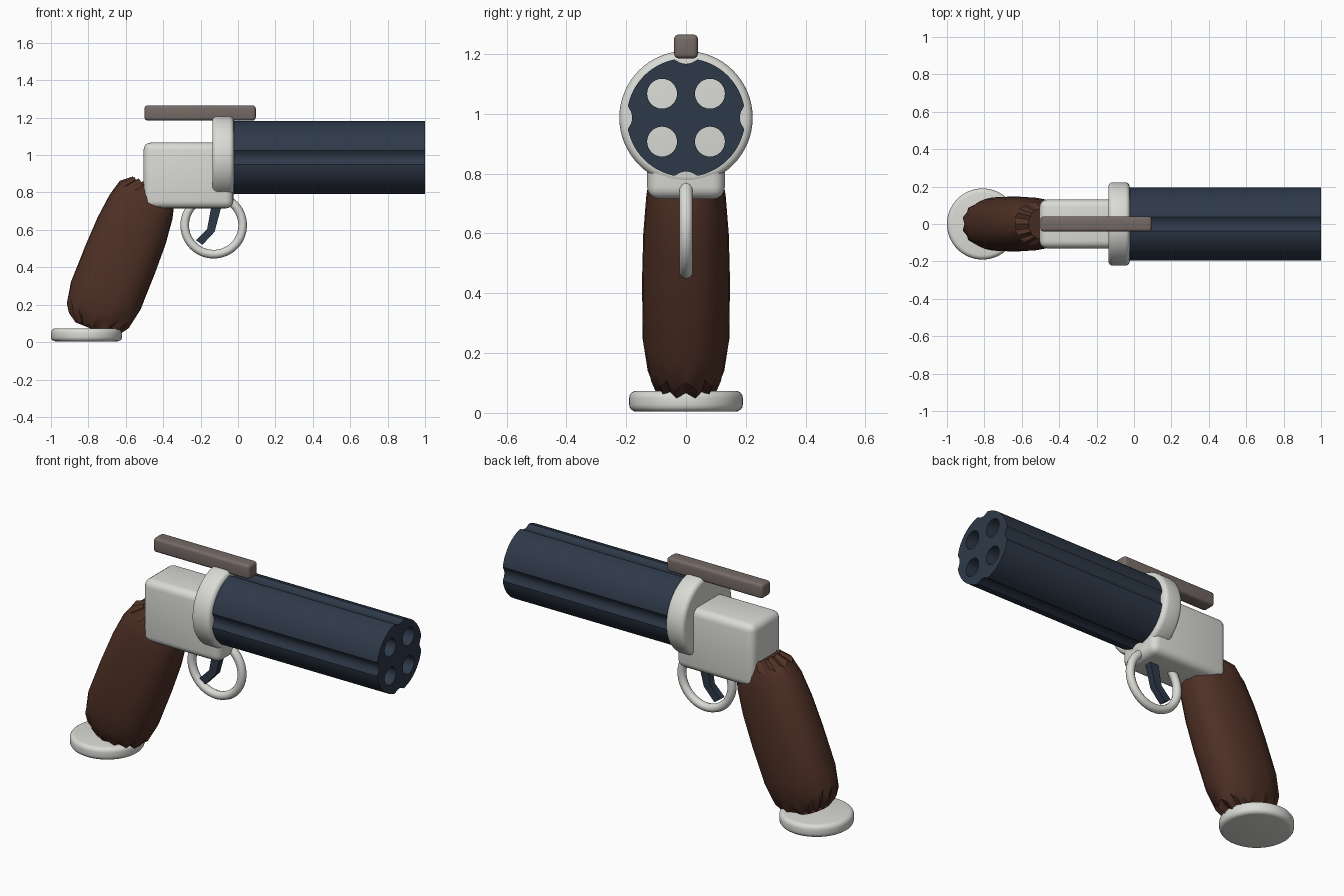
import bpy, bmesh
from math import sin, cos, pi, radians, sqrt, copysign
from mathutils import Matrix, Vector

if "Cube" in bpy.data.objects:
    bpy.data.objects.remove(bpy.data.objects["Cube"])


def material(name, rgb):
    m = bpy.data.materials.new(name)
    m.use_nodes = True
    m.diffuse_color = (*rgb, 1)
    m.node_tree.nodes["Principled BSDF"].inputs["Base Color"].default_value = (*rgb, 1)
    return m


NAVY = material("navy steel", (0.027, 0.041, 0.066))
SILVER = material("pale metal", (0.70, 0.70, 0.67))
WOOD = material("dark wood", (0.078, 0.030, 0.019))
BRONZE = material("grey brown", (0.18, 0.145, 0.133))


def finish(obj, mat, angle=35):
    obj.data.materials.clear()
    obj.data.materials.append(mat)
    bpy.ops.object.select_all(action="DESELECT")
    obj.select_set(True)
    bpy.context.view_layer.objects.active = obj
    bpy.ops.object.shade_smooth_by_angle(angle=radians(angle))
    return obj


def from_bmesh(name, bm, mat, bevel=0, angle=35):
    if bevel:
        sharp = [e for e in bm.edges if e.calc_face_angle(0) > radians(35)]
        bmesh.ops.bevel(bm, geom=sharp, offset=bevel, segments=4, profile=0.5, affect="EDGES")
    bmesh.ops.recalc_face_normals(bm, faces=bm.faces)
    mesh = bpy.data.meshes.new(name)
    bm.to_mesh(mesh)
    bm.free()
    obj = bpy.data.objects.new(name, mesh)
    bpy.context.collection.objects.link(obj)
    return finish(obj, mat, angle)


def box(name, x, y, z, mat, bevel):
    bm = bmesh.new()
    size = Matrix.Diagonal((x[1] - x[0], 2 * y, z[1] - z[0], 1))
    place = Matrix.Translation((sum(x) / 2, 0, sum(z) / 2))
    bmesh.ops.create_cube(bm, size=1, matrix=place @ size)
    return from_bmesh(name, bm, mat, bevel)


def disc(name, centre, radius, depth, axis, mat, bevel):
    bm = bmesh.new()
    turn = Matrix.Rotation(pi / 2, 4, "Y") if axis == "X" else Matrix()
    bmesh.ops.create_cone(bm, cap_ends=True, segments=64, radius1=radius, radius2=radius,
                          depth=depth, matrix=Matrix.Translation(centre) @ turn)
    return from_bmesh(name, bm, mat, bevel)


# Barrel cluster: fluted outline with four bores, extruded along x
BORE_Z = 0.987


def fluted(a, radius=0.198, flute_at=0.232, flute=0.052):
    t = (a + pi / 4) % (pi / 2) - pi / 4
    gap = flute ** 2 - (flute_at * sin(t)) ** 2
    return min(radius, flute_at * cos(t) - sqrt(gap)) if gap > 0 else radius


def add_loop(curve, points):
    spline = curve.splines.new("POLY")
    spline.points.add(len(points) - 1)
    for p, (u, v) in zip(spline.points, points):
        p.co = (u, v, 0, 1)
    spline.use_cyclic_u = True


curve = bpy.data.curves.new("barrel", "CURVE")
curve.dimensions = "2D"
curve.fill_mode = "BOTH"
curve.extrude = 0.515
angles = [2 * pi * i / 160 for i in range(160)]
add_loop(curve, [(fluted(a) * cos(a), fluted(a) * sin(a)) for a in angles])
for sy in (-1, 1):
    for sz in (-1, 1):
        add_loop(curve, [(0.08 * sy + 0.05 * cos(a), 0.08 * sz + 0.05 * sin(a)) for a in angles[::5]])
barrel = bpy.data.objects.new("barrel", curve)
bpy.context.collection.objects.link(barrel)
barrel.location = (0.485, 0, BORE_Z)
barrel.rotation_euler = (pi / 2, 0, pi / 2)
bpy.ops.object.select_all(action="DESELECT")
barrel.select_set(True)
bpy.context.view_layer.objects.active = barrel
bpy.ops.object.convert(target="MESH")
barrel = bpy.context.view_layer.objects.active
bm = bmesh.new()
bm.from_mesh(barrel.data)
bmesh.ops.remove_doubles(bm, verts=bm.verts, dist=0.0002)
bmesh.ops.recalc_face_normals(bm, faces=bm.faces)
bm.to_mesh(barrel.data)
bm.free()
finish(barrel, NAVY)

# Metal frame, collar, sight rail and pommel
box("frame", (-0.505, -0.025), 0.13, (0.715, 1.067), SILVER, 0.04)
disc("barrel_collar", (-0.08, 0, BORE_Z), 0.223, 0.115, "X", SILVER, 0.025)
box("sight_rail", (-0.5, 0.095), 0.04, (1.185, 1.265), BRONZE, 0.016)
disc("pommel", (-0.81, 0, 0.039), 0.19, 0.07, "Z", SILVER, 0.024)

# Trigger guard
bpy.ops.mesh.primitive_torus_add(location=(-0.13, 0, 0.625), rotation=(pi / 2, 0, 0),
                                 major_radius=0.155, minor_radius=0.023,
                                 major_segments=48, minor_segments=10)
guard = bpy.context.view_layer.objects.active
guard.name = "trigger_guard"
finish(guard, SILVER, 50)

# Trigger: bent flat profile given thickness
bm = bmesh.new()
outline = [(-0.14, 0.74), (-0.085, 0.74), (-0.125, 0.59), (-0.19, 0.52), (-0.225, 0.545), (-0.165, 0.605)]
face = bm.faces.new([bm.verts.new((x, -0.02, z)) for x, z in outline])
side = bmesh.ops.extrude_face_region(bm, geom=[face])["geom"]
bmesh.ops.translate(bm, vec=(0, 0.04, 0), verts=[v for v in side if isinstance(v, bmesh.types.BMVert)])
from_bmesh("trigger", bm, NAVY)

# Grip: rounded sections lofted along a raked axis, with ragged ends
along, across = Vector((0.37, 0, 0.93)), Vector((0.93, 0, -0.37))
SIDES = 28
# position on the axis, half depth, half width, raggedness
sections = [(-0.215, 0.10, 0.085, 0.008), (-0.175, 0.152, 0.112, 0.014), (-0.13, 0.182, 0.128, 0.016),
            (-0.03, 0.2, 0.145, 0), (0.18, 0.2, 0.147, 0), (0.345, 0.195, 0.143, 0),
            (0.48, 0.18, 0.133, 0), (0.555, 0.157, 0.12, 0.012), (0.61, 0.1, 0.085, 0.006)]
bm = bmesh.new()
rings = []
for s, depth, width, rag in sections:
    ring = []
    for i in range(SIDES):
        a = 2 * pi * i / SIDES
        c, w = (copysign(abs(f) ** 0.85, f) for f in (cos(a), sin(a)))
        p = along * (s + rag * (-1) ** i) + across * (depth * c - 0.748)
        ring.append(bm.verts.new((p.x, width * w, p.z)))
    rings.append(ring)
for low, high in zip(rings, rings[1:]):
    for i in range(SIDES):
        j = (i + 1) % SIDES
        bm.faces.new((low[i], low[j], high[j], high[i]))
bm.faces.new(rings[0])
bm.faces.new(rings[-1])
from_bmesh("grip", bm, WOOD, angle=30)
